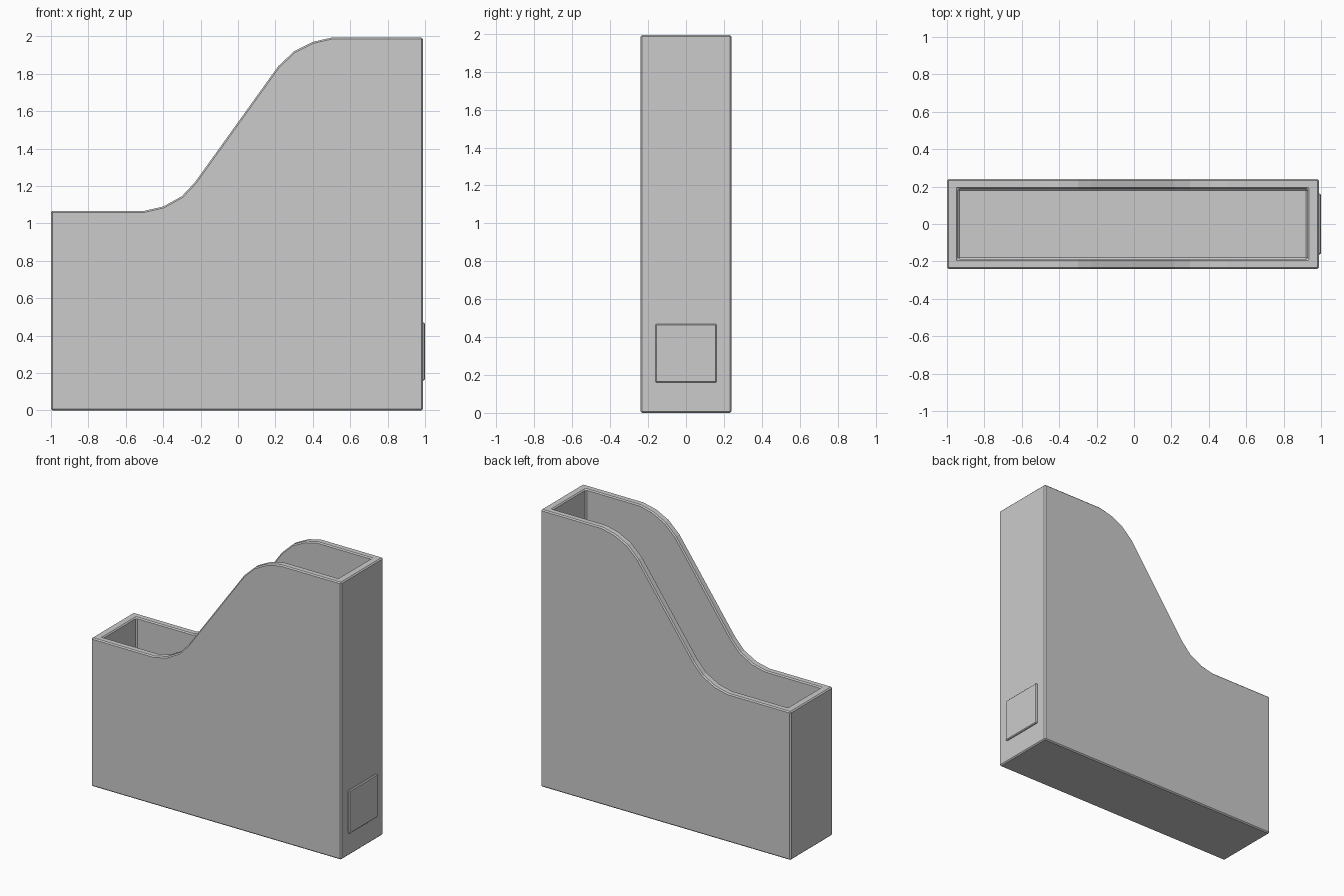
import bpy, bmesh

if "Cube" in bpy.data.objects:
    bpy.data.objects.remove(bpy.data.objects["Cube"])


def make_object(name, bm):
    bmesh.ops.recalc_face_normals(bm, faces=bm.faces[:])
    mesh = bpy.data.meshes.new(name)
    bm.to_mesh(mesh)
    bm.free()
    obj = bpy.data.objects.new(name, mesh)
    bpy.context.collection.objects.link(obj)
    return obj


def box(name, lo, hi):
    bm = bmesh.new()
    bmesh.ops.create_cube(bm, size=1)
    for v in bm.verts:
        v.co = [(a + b) / 2 + c * (b - a) for a, b, c in zip(lo, hi, v.co)]
    return make_object(name, bm)


def bevel(obj, width):
    mod = obj.modifiers.new("edge_bevel", 'BEVEL')
    mod.width = width
    mod.segments = 1
    mod.limit_method = 'ANGLE'
    mod.angle_limit = 1.0


# Holder body: side profile with the S-shaped cutaway, extruded across y
profile = [(-1, 0), (0.988, 0), (0.988, 1.993), (0.50, 1.993), (0.40, 1.97),
           (0.30, 1.92), (0.215, 1.84), (-0.23, 1.22), (-0.30, 1.145),
           (-0.40, 1.09), (-0.50, 1.067), (-1, 1.067)]
bm = bmesh.new()
face = bm.faces.new([bm.verts.new((x, -0.24, z)) for x, z in profile])
side = bmesh.ops.extrude_face_region(bm, geom=[face])
bmesh.ops.translate(bm, vec=(0, 0.48, 0),
                    verts=[g for g in side["geom"] if isinstance(g, bmesh.types.BMVert)])
body = make_object("holder_body", bm)

# Hollow interior, open at the top
cutter = box("interior_cutter", (-0.94, -0.187, 0.055), (0.928, 0.187, 2.3))
cutter.hide_render = True
cutter.hide_viewport = True
cut = body.modifiers.new("hollow", 'BOOLEAN')
cut.operation = 'DIFFERENCE'
cut.solver = 'EXACT'
cut.object = cutter
bevel(body, 0.008)

# Raised label plate on the tall end
plate = box("label_plate", (0.97, -0.162, 0.16), (1.0, 0.162, 0.47))
bevel(plate, 0.006)
